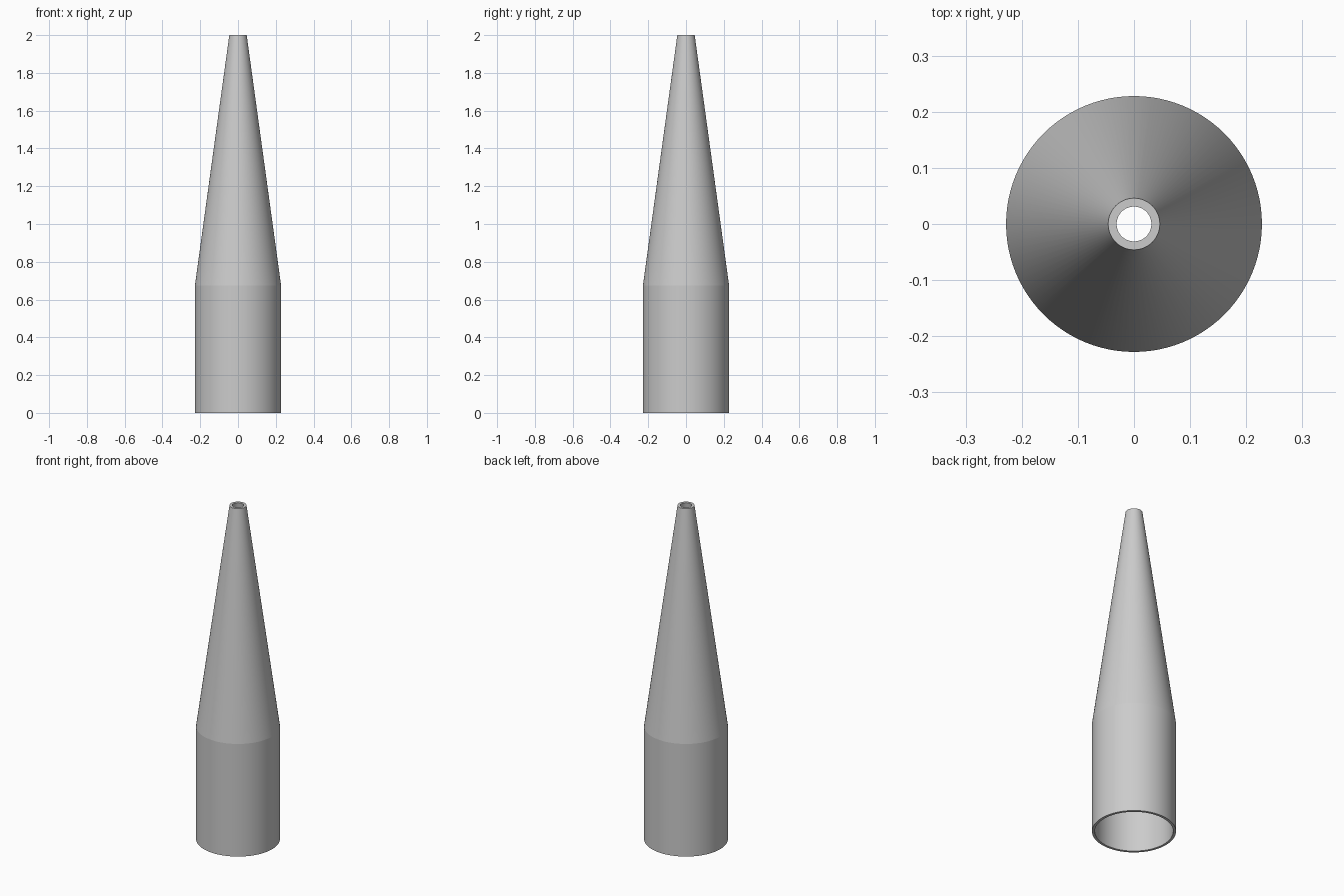
import bpy
import bmesh
import math
from mathutils import Matrix, Vector

cube = bpy.data.objects.get("Cube")
if cube:
    bpy.data.objects.remove(cube, do_unlink=True)

# Plain grey material
grey = bpy.data.materials.new("light grey")
grey.use_nodes = True
colour = (0.6, 0.6, 0.6, 1)
grey.diffuse_color = colour
grey.node_tree.nodes["Principled BSDF"].inputs["Base Color"].default_value = colour

# Wall profile as (radius, height): up the outside, down the inside
base_radius, tip_radius, wall = 0.228, 0.046, 0.015
shoulder, height = 0.675, 2.0
profile = [
    (base_radius, 0), (base_radius, shoulder), (tip_radius, height),
    (tip_radius - wall, height), (base_radius - wall, shoulder),
    (base_radius - wall, 0),
]

# Spin the closed profile into a hollow tapered sleeve
bm = bmesh.new()
points = [bm.verts.new((r, 0, z)) for r, z in profile]
edges = [bm.edges.new((p, points[(i + 1) % len(points)])) for i, p in enumerate(points)]
bmesh.ops.spin(bm, geom=points + edges, cent=(0, 0, 0), axis=(0, 0, 1),
               angle=math.tau, steps=96, use_merge=True)
bmesh.ops.remove_doubles(bm, verts=bm.verts, dist=0.0001)
bmesh.ops.recalc_face_normals(bm, faces=bm.faces)

mesh = bpy.data.meshes.new("tapered_sleeve")
bm.to_mesh(mesh)
bm.free()
mesh.materials.append(grey)
sleeve = bpy.data.objects.new("tapered_sleeve", mesh)
bpy.context.collection.objects.link(sleeve)

# Smooth round walls, crisp rims and shoulder
bpy.ops.object.select_all(action="DESELECT")
sleeve.select_set(True)
bpy.context.view_layer.objects.active = sleeve
bpy.ops.object.shade_smooth_by_angle(angle=math.radians(5))
